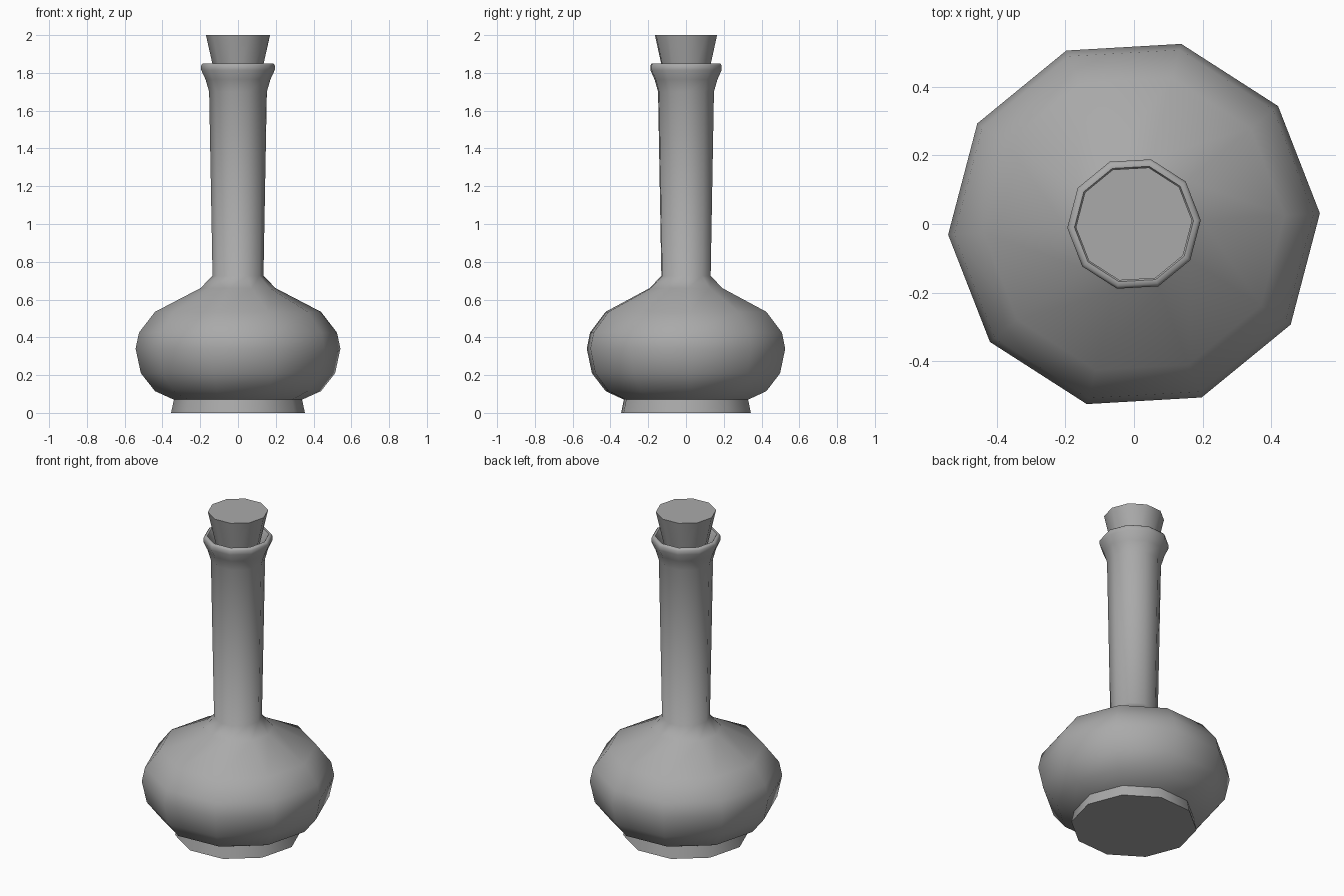
import bpy
import math

cube = bpy.data.objects.get("Cube")
if cube:
    bpy.data.objects.remove(cube, do_unlink=True)

SIDES = 10
TURN = math.radians(3.3)

grey = bpy.data.materials.new("plain grey")
grey.use_nodes = True
colour = (0.4, 0.4, 0.4, 1.0)
grey.diffuse_color = colour
grey.node_tree.nodes["Principled BSDF"].inputs["Base Color"].default_value = colour


def lathe(name, profile, smooth_angle):
    """Spin a (radius, height) profile, bottom to top, and cap both ends."""
    verts, faces = [], []
    for radius, z in profile:
        for i in range(SIDES):
            a = TURN + 2 * math.pi * i / SIDES
            verts.append((radius * math.cos(a), radius * math.sin(a), z))
    for ring in range(len(profile) - 1):
        low, high = ring * SIDES, (ring + 1) * SIDES
        for i in range(SIDES):
            j = (i + 1) % SIDES
            faces.append((low + i, low + j, high + j, high + i))
    faces.append(tuple(reversed(range(SIDES))))
    faces.append(tuple(range(len(verts) - SIDES, len(verts))))

    mesh = bpy.data.meshes.new(name)
    mesh.from_pydata(verts, [], faces)
    mesh.materials.append(grey)
    obj = bpy.data.objects.new(name, mesh)
    bpy.context.collection.objects.link(obj)

    bpy.ops.object.select_all(action="DESELECT")
    obj.select_set(True)
    bpy.context.view_layer.objects.active = obj
    bpy.ops.object.shade_smooth_by_angle(angle=math.radians(smooth_angle))
    return obj


# Bottle: flared foot, round belly, long neck, rolled lip and inner mouth
lathe("bottle", [
    (0.355, 0.0), (0.34, 0.07),
    (0.44, 0.115), (0.515, 0.21), (0.543, 0.34), (0.525, 0.425), (0.44, 0.535),
    (0.20, 0.66), (0.135, 0.725),
    (0.153, 1.70), (0.172, 1.765), (0.195, 1.815), (0.195, 1.84),
    (0.187, 1.85), (0.174, 1.85), (0.165, 1.835), (0.148, 1.77), (0.13, 1.70),
], 60)

# Tapered stopper, seated inside the mouth
lathe("stopper", [(0.10, 1.69), (0.17, 2.0)], 60)
